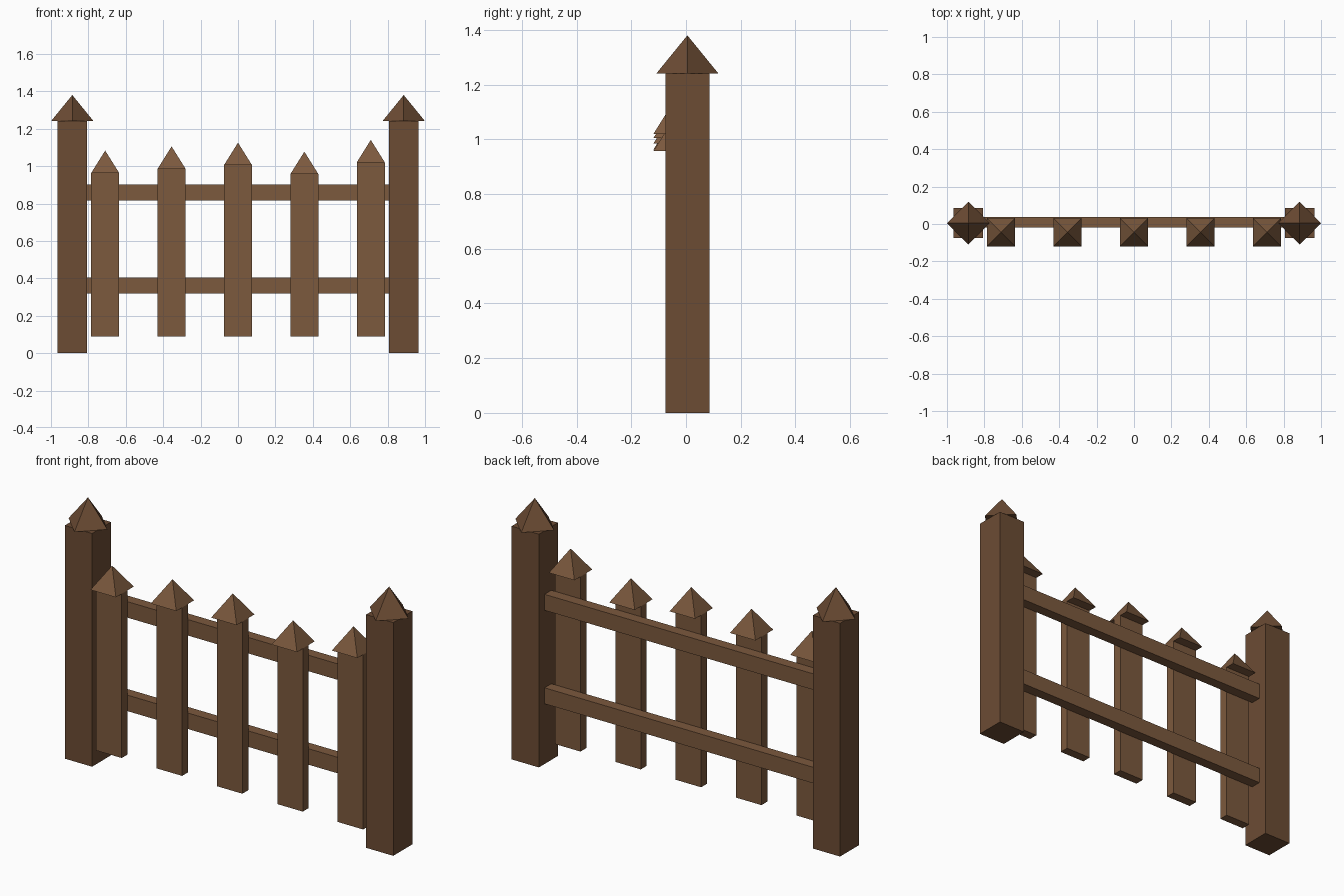
import bpy, math

if "Cube" in bpy.data.objects:
    bpy.data.objects.remove(bpy.data.objects["Cube"])


def material(name, rgb):
    m = bpy.data.materials.new(name)
    m.diffuse_color = (*rgb, 1)
    m.use_nodes = True
    m.node_tree.nodes["Principled BSDF"].inputs["Base Color"].default_value = m.diffuse_color
    return m


POST = material("dark_wood", (0.15, 0.072, 0.034))
WOOD = material("wood", (0.20, 0.10, 0.047))


def finish(ob, name, mat):
    ob.name = name
    ob.data.materials.append(mat)
    return ob


def box(name, mat, x, y, z):
    """Box from (min, max) ranges."""
    bpy.ops.mesh.primitive_cube_add(size=1, location=[(a + b) / 2 for a, b in (x, y, z)])
    ob = bpy.context.object
    ob.scale = [b - a for a, b in (x, y, z)]
    bpy.ops.object.transform_apply(location=False, rotation=False, scale=True)
    return finish(ob, name, mat)


def pyramid(name, mat, x, y, z, radius, height, turn):
    """Four-sided point; with turn 0 its corners lie on the x and y axes."""
    bpy.ops.mesh.primitive_cone_add(vertices=4, radius1=radius, radius2=0, depth=height,
                                    location=(x, y, z + height / 2), rotation=(0, 0, turn))
    return finish(bpy.context.object, name, mat)


# Posts with diagonal caps
for side, label in ((-1, "left"), (1, "right")):
    cx = side * 0.886
    box(f"{label}_post", POST, (cx - 0.08, cx + 0.08), (-0.075, 0.085), (0, 1.24))
    pyramid(f"{label}_post_cap", POST, cx, 0.005, 1.24, 0.114, 0.14, 0)

# Rails
for label, z in (("lower", 0.32), ("upper", 0.817)):
    box(f"{label}_rail", WOOD, (-0.82, 0.82), (-0.02, 0.037), (z, z + 0.085))

# Pickets with square points that overhang front and back
for i, top in enumerate((0.963, 0.985, 1.005, 0.957, 1.02)):
    cx = (i - 2) * 0.355
    box(f"picket_{i + 1}", WOOD, (cx - 0.075, cx + 0.075), (-0.07, -0.02), (0.09, top))
    pyramid(f"picket_point_{i + 1}", WOOD, cx, -0.044, top,
            0.075 * math.sqrt(2), 0.12, math.pi / 4)
